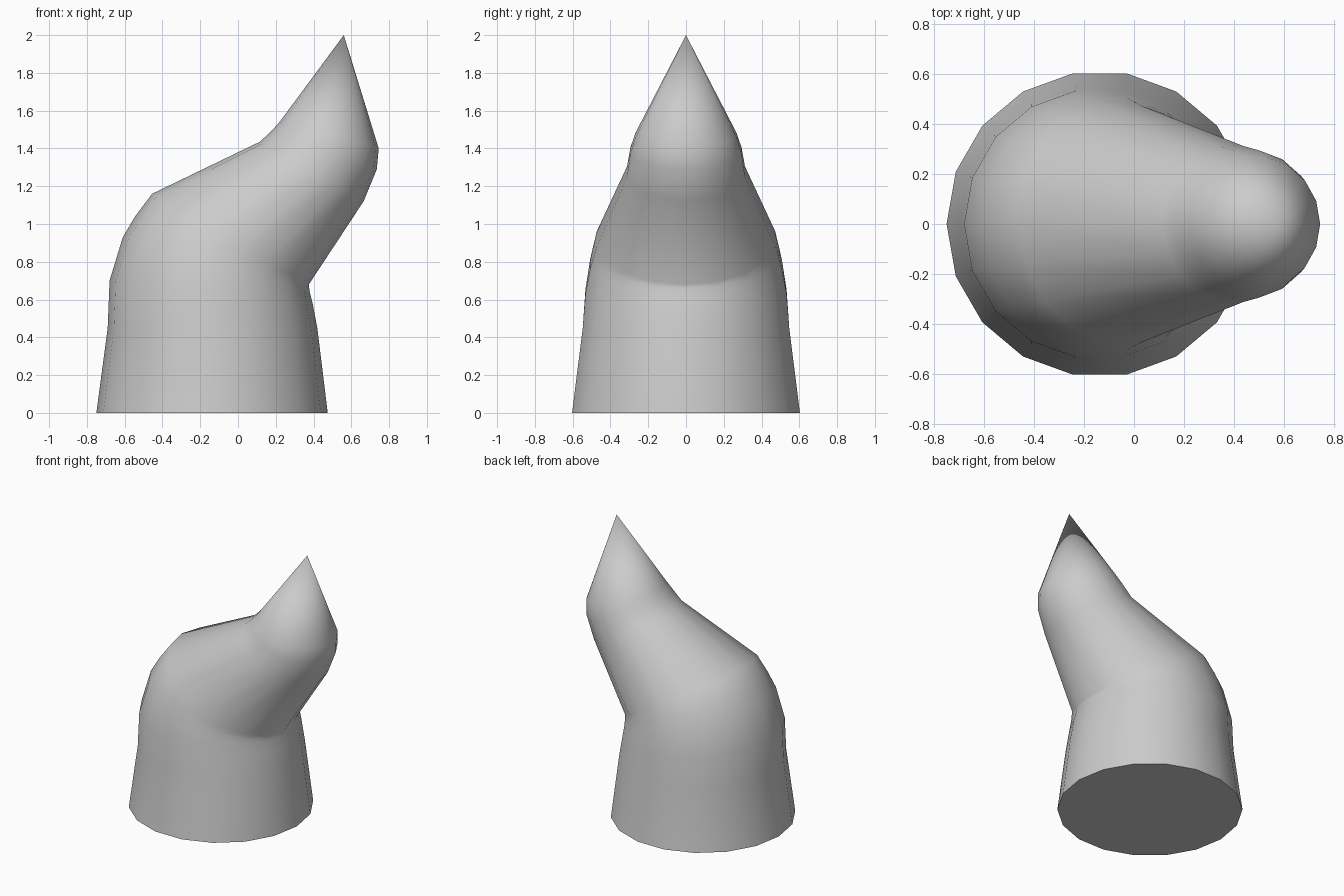
import bpy, bmesh
from math import cos, sin, tau, radians
from mathutils import Vector

cube = bpy.data.objects.get("Cube")
if cube:
    bpy.data.objects.remove(cube, do_unlink=True)

SIDES = 18
TIP = Vector((0.56, 0, 2))
# Each ring: outer bend point (x, z), inner bend point (x, z)
RINGS = [
    ((-0.75, 0), (0.475, 0)),
    ((-0.69, 0.45), (0.42, 0.45)),
    ((-0.68, 0.70), (0.395, 0.58)),
    ((-0.61, 0.93), (0.38, 0.64)),
    ((-0.545, 1.04), (0.377, 0.66)),
    ((-0.455, 1.16), (0.375, 0.68)),
    ((0.115, 1.435), (0.665, 1.12)),
    ((0.17, 1.485), (0.735, 1.29)),
    ((0.22, 1.54), (0.745, 1.40)),
]

grey = bpy.data.materials.new("plain_grey")
grey.use_nodes = True
colour = (0.6, 0.6, 0.6, 1)
grey.diffuse_color = colour
grey.node_tree.nodes["Principled BSDF"].inputs["Base Color"].default_value = colour

bm = bmesh.new()


def add_ring(outer, inner):
    """A tilted circle whose diameter runs from outer to inner."""
    a = Vector((outer[0], 0, outer[1]))
    b = Vector((inner[0], 0, inner[1]))
    centre, half = (a + b) / 2, (b - a) / 2
    across = Vector((0, half.length, 0))
    return [bm.verts.new(centre + half * cos(tau * i / SIDES) + across * sin(tau * i / SIDES))
            for i in range(SIDES)]


# Bent tube
rings = [add_ring(*r) for r in RINGS]
for low, high in zip(rings, rings[1:]):
    for i in range(SIDES):
        j = (i + 1) % SIDES
        bm.faces.new((low[i], low[j], high[j], high[i]))

# Pointed tip and flat base
tip = bm.verts.new(TIP)
for i in range(SIDES):
    bm.faces.new((rings[-1][i], rings[-1][(i + 1) % SIDES], tip))
bm.faces.new(rings[0][::-1])
bmesh.ops.recalc_face_normals(bm, faces=bm.faces)

mesh = bpy.data.meshes.new("bent_horn")
bm.to_mesh(mesh)
bm.free()
mesh.materials.append(grey)
horn = bpy.data.objects.new("bent_horn", mesh)
bpy.context.collection.objects.link(horn)

# Smooth sides, sharp rim at the base
bpy.ops.object.select_all(action="DESELECT")
horn.select_set(True)
bpy.context.view_layer.objects.active = horn
bpy.ops.object.shade_smooth_by_angle(angle=radians(65))
